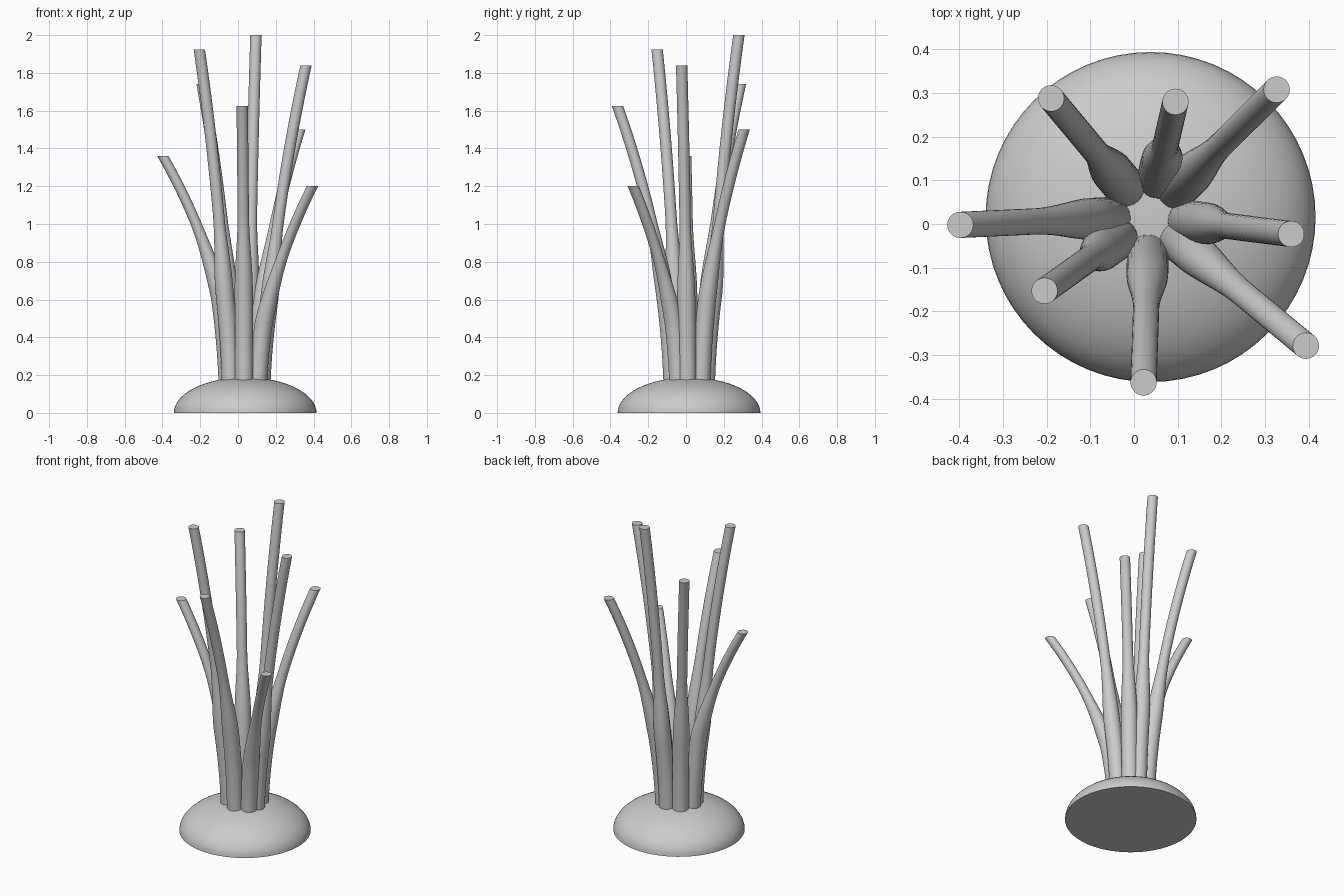
import bpy, bmesh, math

cube = bpy.data.objects.get("Cube")
if cube:
    bpy.data.objects.remove(cube, do_unlink=True)

grey = bpy.data.materials.new("plain grey")
grey.use_nodes = True
colour = (0.6, 0.6, 0.6, 1)
grey.diffuse_color = colour
grey.node_tree.nodes["Principled BSDF"].inputs["Base Color"].default_value = colour

CENTRE = (0.035, 0.018)
SIDES = 28


def loft(name, rings, sides):
    """Join horizontal circles (x, y, z, radius) into a capped smooth solid."""
    bm = bmesh.new()
    loops = []
    for x, y, z, r in rings:
        loops.append([bm.verts.new((x + r * math.cos(a), y + r * math.sin(a), z))
                      for a in (math.tau * i / sides for i in range(sides))])
    for low, high in zip(loops, loops[1:]):
        for i in range(sides):
            j = (i + 1) % sides
            bm.faces.new((low[i], low[j], high[j], high[i]))
    bm.faces.new(loops[0][::-1])
    bm.faces.new(loops[-1])
    mesh = bpy.data.meshes.new(name)
    bm.to_mesh(mesh)
    bm.free()
    mesh.materials.append(grey)
    obj = bpy.data.objects.new(name, mesh)
    bpy.context.collection.objects.link(obj)
    bpy.ops.object.select_all(action="DESELECT")
    obj.select_set(True)
    bpy.context.view_layer.objects.active = obj
    bpy.ops.object.shade_smooth_by_angle(angle=math.radians(40))
    return obj


# Flat-bottomed dome base
dome = []
for i in range(17):
    a = math.radians(89) * i / 16
    dome.append((0.038, 0.016, 0.188 * math.sin(a), 0.378 * math.cos(a)))
loft("dome_base", dome, 64)


def stem(name, tip, knee):
    """Stem rising from the dome, thick up to the knee, then bending outwards."""
    tx, ty, top = tip
    dx, dy = tx - CENTRE[0], ty - CENTRE[1]
    reach = math.hypot(dx, dy)
    dx, dy = dx / reach, dy / reach
    knee_reach = 0.132
    length = top - knee
    spread = reach - knee_reach
    rings = []
    for i in range(33):
        z = 0.1 + (top - 0.1) * i / 32
        if z < knee:
            out = 0.087 + (knee_reach - 0.087) * (z / knee) ** 2
            r = 0.048
        else:
            u = (z - knee) / length
            out = knee_reach + spread * (0.6 * u + 0.4 * u * u)
            t = min(1, (z - knee) / 0.4)
            r = 0.048 - 0.018 * t * t * (3 - 2 * t)
        rings.append((CENTRE[0] + dx * out, CENTRE[1] + dy * out, z, r))
    loft(name, rings, SIDES)


# Ring of eight stems: tip position and height of the bend
stem("back_stem", (0.095, 0.28, 2.0), 0.65)
stem("front_right_stem", (-0.205, -0.153, 1.925), 0.65)
stem("back_right_stem", (-0.19, 0.288, 1.74), 0.65)
stem("left_stem", (0.36, -0.023, 1.84), 0.6)
stem("back_left_stem", (0.327, 0.308, 1.5), 0.6)
stem("front_stem", (0.022, -0.363, 1.625), 0.65)
stem("right_stem", (-0.398, -0.002, 1.36), 0.62)
stem("front_left_stem", (0.394, -0.279, 1.2), 0.48)
